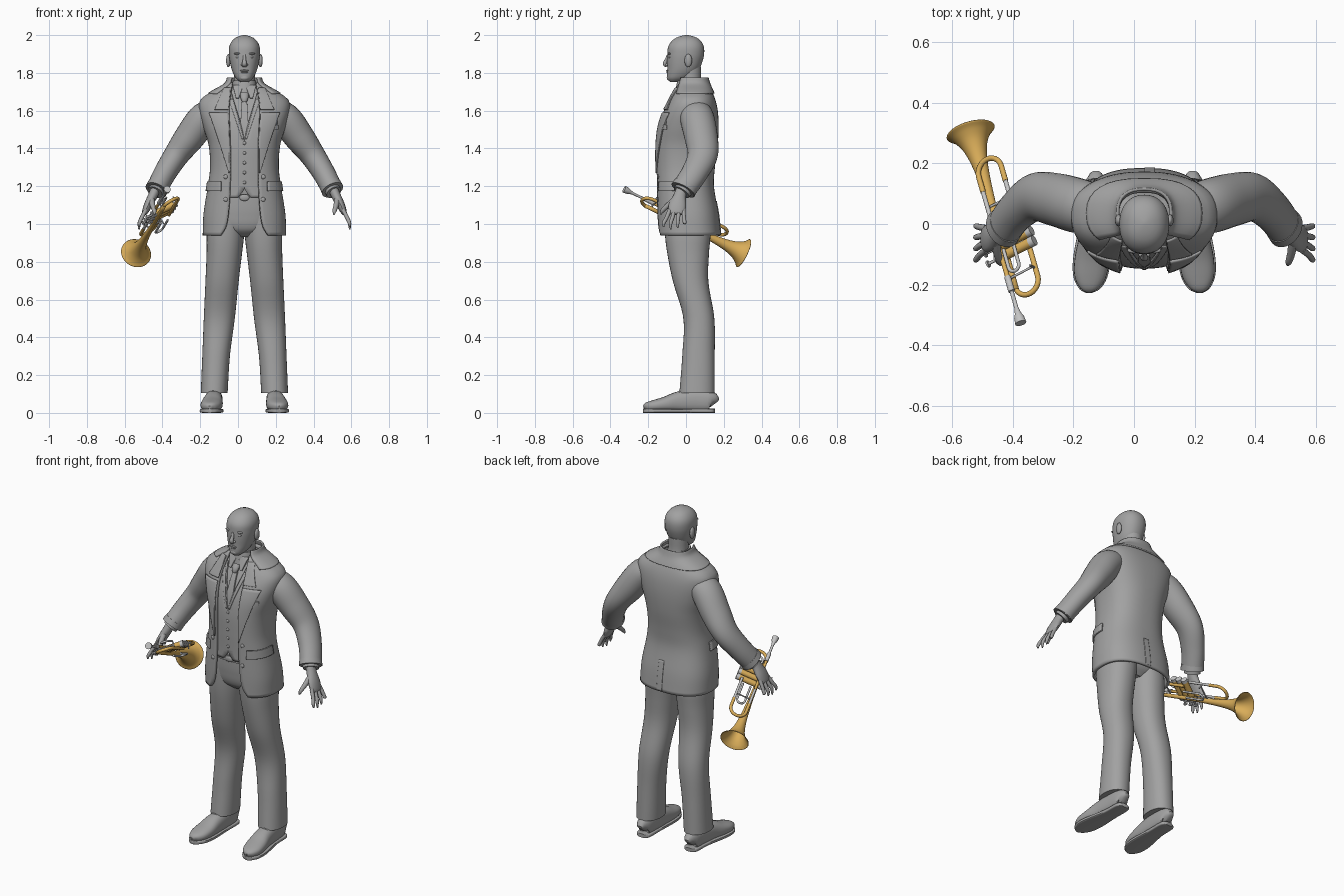
import bpy, bmesh
from math import sin, cos, pi, asin
from mathutils import Vector, Matrix

if "Cube" in bpy.data.objects:
    bpy.data.objects.remove(bpy.data.objects["Cube"])

def material(name, rgb):
    m = bpy.data.materials.new(name)
    m.use_nodes = True
    m.diffuse_color = (*rgb, 1)
    m.node_tree.nodes["Principled BSDF"].inputs["Base Color"].default_value = (*rgb, 1)
    return m

GREY = material("plain grey", (.36, .36, .36))
GOLD = material("brass gold", (.70, .42, .10))
SILVER = material("silver", (.56, .56, .56))
BODY = Matrix.Translation((.034, 0, 0))
X, Y, Z = Vector((1, 0, 0)), Vector((0, 1, 0)), Vector((0, 0, 1))
made = []

# ---------- helpers ----------
def spline(tab, t):
    """Smooth interpolation of table rows by their first column."""
    t = min(max(t, tab[0][0]), tab[-1][0])
    i = 0
    while i < len(tab) - 2 and t > tab[i + 1][0]:
        i += 1
    a, b = tab[i], tab[i + 1]
    pre, post = tab[max(i - 1, 0)], tab[min(i + 2, len(tab) - 1)]
    h = b[0] - a[0]
    u = (t - a[0]) / h
    out = []
    for k in range(1, len(a)):
        ma = (b[k] - pre[k]) / (b[0] - pre[0]) * h
        mb = (post[k] - a[k]) / (post[0] - a[0]) * h
        d = b[k] - a[k]
        out.append(a[k] + u * ma + u * u * (3 * d - 2 * ma - mb) + u ** 3 * (ma + mb - 2 * d))
    return out

def power(v, p):
    return (abs(v) ** (2 / p)) * (1 if v >= 0 else -1)

def section(row, a, z, p, off=0):
    """Point on a rounded section (centre, half width, front, back); angle 0 is the front."""
    cx, hw, yf, yb = row
    return Vector((cx + (hw + off) * power(sin(a), p),
                   (yf + yb) / 2 - ((yb - yf) / 2 + off) * power(cos(a), p), z))

def finish(name, bm, mat, mirror=False, thick=0, frame=BODY):
    bmesh.ops.recalc_face_normals(bm, faces=bm.faces[:])
    me = bpy.data.meshes.new(name)
    bm.to_mesh(me)
    bm.free()
    me.materials.append(mat)
    ob = bpy.data.objects.new(name, me)
    bpy.context.collection.objects.link(ob)
    ob.matrix_world = frame
    if mirror:
        ob.modifiers.new("mirror", 'MIRROR').merge_threshold = .0005
    if thick:
        s = ob.modifiers.new("thickness", 'SOLIDIFY')
        s.thickness, s.offset = thick, 0
    made.append(ob)
    return ob

def skin(name, rings, mat, closed=True, caps=True, **kw):
    bm = bmesh.new()
    vs = [[bm.verts.new(p) for p in r] for r in rings]
    n = len(vs[0])
    for a, b in zip(vs, vs[1:]):
        for j in range(n if closed else n - 1):
            k = (j + 1) % n
            bm.faces.new((a[j], a[k], b[k], b[j]))
    if closed and caps:
        bm.faces.new(vs[0])
        bm.faces.new(vs[-1])
    return finish(name, bm, mat, **kw)

def stack(name, tab, p=2.2, rows=24, n=36, off=0, **kw):
    zs = [tab[0][0] + (tab[-1][0] - tab[0][0]) * i / rows for i in range(rows + 1)]
    return skin(name, [[section(spline(tab, z), 2 * pi * j / n, z, p, off) for j in range(n)]
                       for z in zs], GREY, **kw)

def limb(name, pts, mat=GREY, ref=Y, sub=4, n=16, p=2, **kw):
    """Tube along points (x, y, z, radius[, second radius])."""
    tab = [(i, *q[:4], q[-1]) for i, q in enumerate(pts)]
    rows = [spline(tab, i / sub) for i in range((len(pts) - 1) * sub + 1)]
    pos = [Vector(r[:3]) for r in rows]
    rings = []
    for i, r in enumerate(rows):
        t = (pos[min(i + 1, len(pos) - 1)] - pos[max(i - 1, 0)]).normalized()
        side = ref.cross(t).normalized()
        up = t.cross(side)
        rings.append([pos[i] + side * r[3] * power(cos(2 * pi * j / n), p)
                      + up * r[4] * power(sin(2 * pi * j / n), p) for j in range(n)])
    return skin(name, rings, mat, **kw)

def blob(name, loc, size, mat=GREY, **kw):
    bm = bmesh.new()
    bmesh.ops.create_uvsphere(bm, u_segments=16, v_segments=10, radius=1,
                              matrix=Matrix.Translation(loc) @ Matrix.Diagonal((*size, 1)))
    return finish(name, bm, mat, **kw)

# ---------- torso surface shared by every garment ----------
TORSO = [(.94, 0, .213, -.147, .177), (1.05, 0, .209, -.15, .165), (1.2, 0, .186, -.152, .14),
         (1.3, 0, .174, -.155, .145), (1.42, 0, .182, -.154, .16), (1.52, 0, .212, -.14, .165),
         (1.6, 0, .232, -.112, .16), (1.655, 0, .225, -.083, .148), (1.7, 0, .16, -.062, .13),
         (1.74, 0, .092, -.045, .112), (1.78, 0, .072, -.03, .1)]
P = 2.5

def edge(*tab):
    """Angle on the torso that lies at the tabled half width for a height."""
    def at(z):
        x = max(0, spline(tab, z)[0])
        return asin(min(1, x / spline(TORSO, z)[1]) ** (P / 2))
    return at

def straight(a):
    return lambda z: a

def panel(name, z0, z1, lo, hi, off, thick, mirror=True, nz=20, na=12):
    rings = []
    for i in range(nz + 1):
        z = z0 + (z1 - z0) * i / nz
        a, b = lo(z), hi(z)
        rings.append([section(spline(TORSO, z), a + (b - a) * j / na, z, P, off)
                      for j in range(na + 1)])
    return skin(name, rings, GREY, closed=False, mirror=mirror, thick=thick)

opening = edge((.94, .125), (.98, .1), (1.05, .085), (1.2, .075), (1.45, .075),
               (1.6, .08), (1.7, .07), (1.76, .06))
panel("jacket", .94, 1.745, opening, straight(pi), 0, .016, nz=44, na=30)
panel("lapel", 1.27, 1.59, opening, edge((1.27, .077), (1.45, .13), (1.59, .178)), .012, .007)
panel("upper_lapel", 1.605, 1.72, opening, edge((1.605, .15), (1.72, .1)), .012, .007)
panel("jacket_collar", 1.69, 1.775, straight(.8), straight(pi), .013, .01)
panel("pocket_flap", 1.175, 1.225, edge((1, .115), (2, .115)), straight(1.6), .012, .008)
panel("breast_pocket", 1.5, 1.525, edge((1, .115), (2, .115)), edge((1, .17), (2, .17)), .01, .008, False)
panel("pocket_square", 1.525, 1.545, edge((1, .12), (2, .12)), edge((1, .165), (2, .165)), .009, .008, False)
panel("back_vent", .945, 1.12, straight(pi - .1), straight(pi), .008, .006, False)
panel("waistcoat", 1.14, 1.69, edge((1.14, .035), (1.19, 0), (1.44, 0), (1.69, .07)),
      straight(pi / 2), -.012, .008, nz=36)
panel("waistcoat_lapel", 1.45, 1.66, edge((1.44, 0), (1.69, .07)), edge((1.44, .01), (1.69, .095)), -.006, .005)
panel("shirt_collar_wing", 1.665, 1.735, edge((1.665, .03), (1.735, .006)),
      edge((1.665, .045), (1.735, .065)), -.004, .007)
panel("tie_blade", 1.42, 1.66, straight(0), edge((1.42, .03), (1.66, .014)), -.014, .01)
stack("shirt", [r for r in TORSO if 1.15 < r[0] < 1.75], p=P, off=-.022)
stack("shirt_collar", [(1.68, 0, .07, -.062, .092), (1.76, 0, .061, -.046, .076)], rows=4)
limb("tie_knot", [(0, -.08, 1.645, .012), (0, -.076, 1.665, .02, .014), (0, -.06, 1.69, .023, .014)])
for i in range(5):
    z = 1.22 + .052 * i
    blob("waistcoat_button", (0, spline(TORSO, z)[2] + .009, z), (.009, .006, .009))
for z in (1.13, 1.25):
    blob("jacket_button", section(spline(TORSO, z), edge((1, .095), (2, .095))(z), z, P, .008),
         (.012, .006, .012), mirror=True)

# ---------- trousers, belt and shoes ----------
stack("trouser_leg", [(.105, .16, .071, -.035, .152), (.3, .15, .073, -.02, .152),
                      (.5, .133, .082, -.014, .15), (.7, .118, .088, -.07, .118),
                      (.85, .106, .094, -.1, .122), (.95, .1, .099, -.112, .13),
                      (1.14, .085, .09, -.12, .12)], mirror=True, rows=30)
stack("trouser_hips", [(.93, 0, .06, -.06, .08), (.97, 0, .15, -.105, .115), (1.05, 0, .18, -.123, .13),
                       (1.16, 0, .172, -.128, .118)], p=2.5)
stack("belt", [(1.125, 0, .174, -.134, .12), (1.155, 0, .174, -.134, .12)], p=2.5, rows=2)
blob("belt_buckle", (0, -.135, 1.14), (.026, .007, .018))
limb("shoe", [(.16, .148, .045, .012, .025), (.16, .13, .06, .038, .055), (.161, .05, .064, .045, .062),
              (.165, -.04, .058, .05, .055), (.172, -.11, .046, .057, .04), (.179, -.17, .038, .053, .03),
              (.183, -.208, .033, .034, .022), (.184, -.224, .028, .01, .01)],
     ref=Z, n=24, p=2.4, mirror=True)
limb("shoe_sole", [(.16, .153, .011, .02, .011), (.16, .13, .011, .043, .011), (.162, .03, .011, .046, .011),
                   (.172, -.1, .011, .061, .011), (.179, -.17, .011, .057, .011),
                   (.183, -.212, .011, .036, .011), (.184, -.228, .011, .01, .011)],
     ref=Z, n=24, p=5, mirror=True)
for i in range(3):
    y = -.035 - .025 * i
    limb("shoe_lace", [(.145, y, .108 - .01 * i, .004), (.168, y, .114 - .012 * i, .004),
                       (.19, y, .106 - .01 * i, .004)], n=8, mirror=True)

# ---------- arms and hands ----------
limb("sleeve", [(.13, .045, 1.6, .06, .075), (.21, .058, 1.563, .083, .09), (.29, .08, 1.46, .08, .088),
                (.36, .088, 1.365, .067, .08), (.42, .045, 1.27, .06, .07), (.467, -.015, 1.18, .056, .066)],
     n=28, sub=6, mirror=True)
limb("sleeve_cuff", [(.455, 0, 1.205, .058, .068), (.467, -.015, 1.18, .06, .07)], n=28, mirror=True)
limb("shirt_cuff", [(.455, 0, 1.2, .042, .048), (.474, -.024, 1.167, .042, .048)], n=24, mirror=True)
limb("palm", [(.468, -.02, 1.19, .025, .03), (.485, -.033, 1.15, .025, .033), (.51, -.045, 1.1, .022, .046),
              (.528, -.052, 1.06, .015, .042), (.533, -.053, 1.05, .006, .03)], mirror=True)
for i in range(4):
    y, tip = -.086 + .024 * i, -.118 + .037 * i
    low = (.985, .972, .978, 1.0)[i]
    limb("finger", [(.522, y, 1.075, .011), (.543, (y + tip) / 2, 1.035, .0105),
                    (.556, tip, 1.005, .0095), (.558, tip, low, .004)], n=10, mirror=True)
limb("thumb", [(.492, -.055, 1.135, .016), (.486, -.095, 1.1, .014), (.477, -.125, 1.07, .011),
               (.474, -.135, 1.05, .004)], n=10, mirror=True)

# ---------- head ----------
limb("neck", [(0, .04, 1.66, .062), (0, .025, 1.75, .056), (0, .02, 1.83, .056, .06)], n=24)
stack("head", [(1.752, 0, .022, -.085, -.035), (1.768, 0, .042, -.098, .01), (1.79, 0, .056, -.1, .045),
               (1.82, 0, .068, -.099, .07), (1.86, 0, .077, -.1, .087), (1.9, 0, .082, -.099, .096),
               (1.94, 0, .08, -.094, .094), (1.97, 0, .065, -.074, .078), (1.99, 0, .04, -.044, .05),
               (2.0, 0, .008, -.006, .012)], rows=36)
limb("nose", [(0, -.094, 1.895, .007), (0, -.103, 1.87, .009), (0, -.112, 1.848, .013, .011),
              (0, -.1, 1.836, .012, .008)], n=12)
blob("nostril", (.011, -.101, 1.843), (.008, .009, .007), mirror=True)
blob("eye", (.033, -.084, 1.884), (.015, .01, .008), mirror=True)
blob("brow", (.034, -.087, 1.902), (.022, .01, .006), mirror=True)
blob("upper_lip", (0, -.097, 1.812), (.023, .008, .005))
blob("lower_lip", (0, -.096, 1.803), (.019, .008, .005))
blob("chin", (0, -.088, 1.774), (.024, .014, .015))
blob("ear", (.085, .012, 1.865), (.012, .02, .035), mirror=True)

# ---------- trumpet: local x along the bell, y along the valves, z across ----------
axis = Vector((-.25, .87, -.42)).normalized()
across = axis.cross(Vector((.82, .42, .386))).normalized()
valve = across.cross(axis)
HORN = Matrix.Translation((-.54, .305, .845)) @ Matrix((axis, valve, across)).transposed().to_4x4()

def pipe(name, pts, mat=GOLD, sub=1, n=14, **kw):
    return limb(name, pts, mat, ref=Z, sub=sub, n=n, frame=HORN, **kw)

def bow(name, s, end, v, r, mat=GOLD, low=0, high=.09):
    """U bend at s whose two legs run back to end."""
    turn = 1 if s > end else -1
    mid, rad = (low + high) / 2, (high - low) / 2
    arc = [(s + turn * rad * sin(pi * i / 12), mid - rad * cos(pi * i / 12), v, r) for i in range(13)]
    pipe(name, [(end, low, v, r), *arc, (end, high, v, r)], mat)

pipe("bell", [(-.6, 0, 0, .009), (-.35, 0, 0, .011), (-.25, 0, 0, .015), (-.17, 0, 0, .02),
              (-.1, 0, 0, .029), (-.05, 0, 0, .043), (-.018, 0, 0, .062), (0, 0, 0, .081)],
     sub=5, n=36, caps=False, thick=.003)
bow("bell_bow", -.59, -.4, 0, .009)
bow("tuning_bow", -.182, -.24, -.036, .009)
for u in (0, .09):
    pipe("tuning_slide_leg", [(-.39, u, -.036, .0075), (-.23, u, -.036, .0075)], SILVER)
pipe("leadpipe", [(-.6, 0, -.036, .008), (-.35, 0, -.036, .008)])
pipe("mouthpiece", [(-.56, 0, -.036, .011), (-.615, 0, -.036, .011), (-.617, 0, -.036, .007),
                    (-.68, 0, -.036, .007), (-.7, 0, -.036, .011), (-.715, 0, -.036, .017),
                    (-.736, 0, -.036, .019)], SILVER, n=20)
for i in range(3):
    s = -.4 - .038 * i
    pipe("valve_casing", [(s, -.02, -.018, .017), (s, .11, -.018, .017)], n=20)
    for u in (-.03, .105):
        pipe("valve_cap", [(s, u, -.018, .018), (s, u + .018, -.018, .018)], SILVER, n=20)
    pipe("valve_stem", [(s, -.06, -.018, .005), (s, -.02, -.018, .005)], SILVER)
    pipe("finger_button", [(s, -.066, -.018, .012), (s, -.06, -.018, .012)], SILVER)
bow("first_valve_slide", -.54, -.47, -.05, .006, SILVER, .02, .06)
bow("third_valve_slide", -.29, -.4, .022, .006, SILVER, .025, .07)
for s in (-.56, -.29):
    pipe("brace", [(s, 0, -.018, .004), (s, .09, -.018, .004)], SILVER)
    for u in (0, .09):
        limb("cross_brace", [(s, u, -.036, .004), (s, u, 0, .004)], SILVER, ref=X, sub=1, n=8, frame=HORN)

# ---------- shading ----------
bpy.ops.object.select_all(action='DESELECT')
for ob in made:
    ob.select_set(True)
bpy.context.view_layer.objects.active = made[0]
bpy.ops.object.shade_smooth_by_angle(angle=.7)
